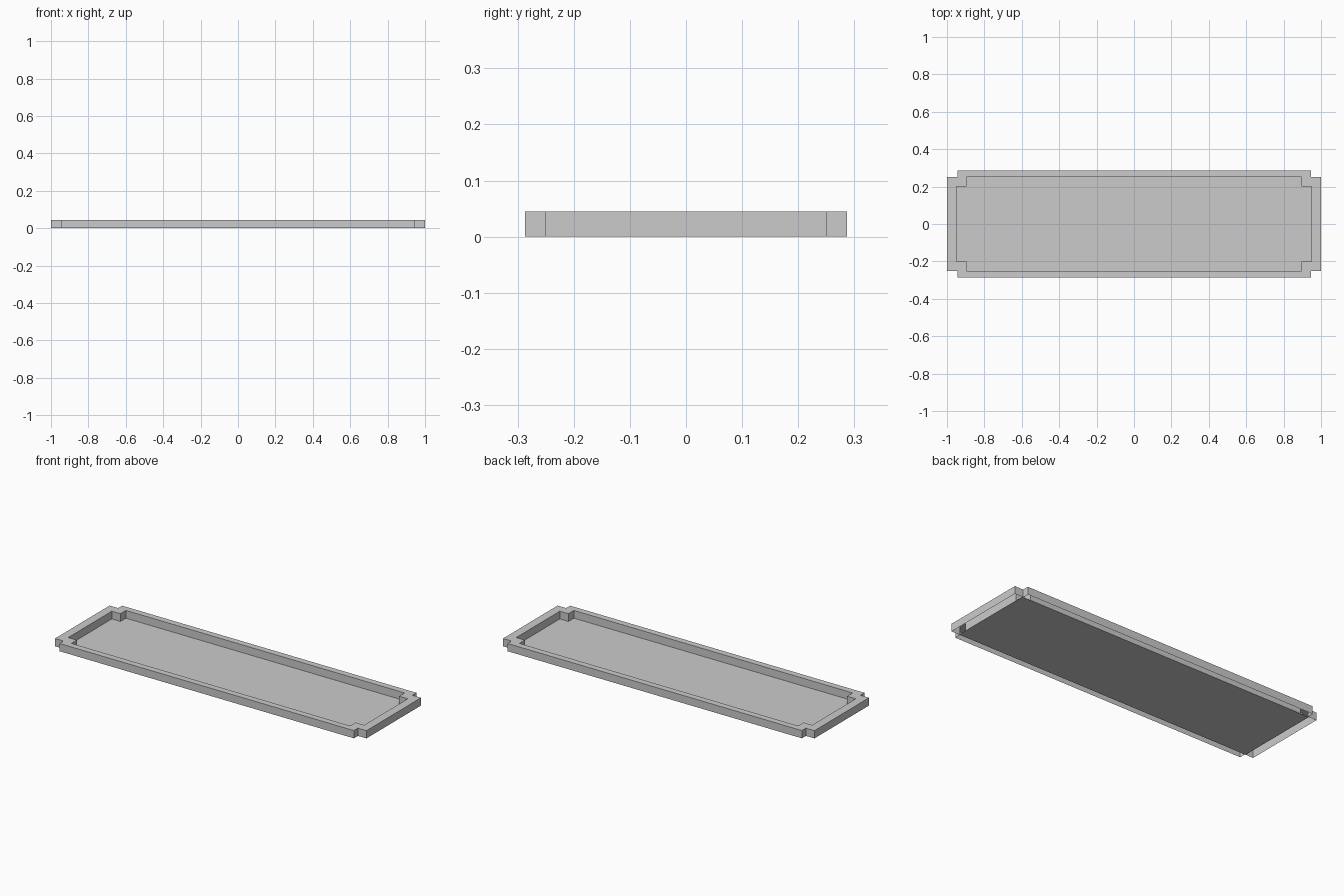
import bpy

if "Cube" in bpy.data.objects:
    bpy.data.objects.remove(bpy.data.objects["Cube"])

HEIGHT = 0.045


def add_mesh(name, verts, faces):
    mesh = bpy.data.meshes.new(name)
    mesh.from_pydata(verts, [], faces)
    mesh.update()
    obj = bpy.data.objects.new(name, mesh)
    bpy.context.collection.objects.link(obj)
    return obj


def mirrored_loop(quarter):
    # Mirror one stepped corner into a full counter-clockwise outline
    right = [(x, -y) for x, y in reversed(quarter)] + list(quarter)
    return right + [(-x, -y) for x, y in right]


outer = mirrored_loop([(1.0, 0.25), (0.945, 0.25), (0.945, 0.287)])
inner = mirrored_loop([(0.95, 0.2), (0.895, 0.2), (0.895, 0.25)])
n = len(outer)

# Stepped rim: top, outer walls and inner walls, open underneath
verts = [(x, y, z) for loop, z in
         ((outer, 0), (outer, HEIGHT), (inner, HEIGHT), (inner, 0))
         for x, y in loop]
faces = []
for ring in range(3):
    for i in range(n):
        j = (i + 1) % n
        a, b = ring * n, (ring + 1) * n
        faces.append((a + i, a + j, b + j, b + i))
add_mesh("tray_rim", verts, faces)

# Flat floor panel
add_mesh("tray_floor",
         [(-0.95, -0.25, 0), (0.95, -0.25, 0), (0.95, 0.25, 0), (-0.95, 0.25, 0)],
         [(0, 1, 2, 3)])
